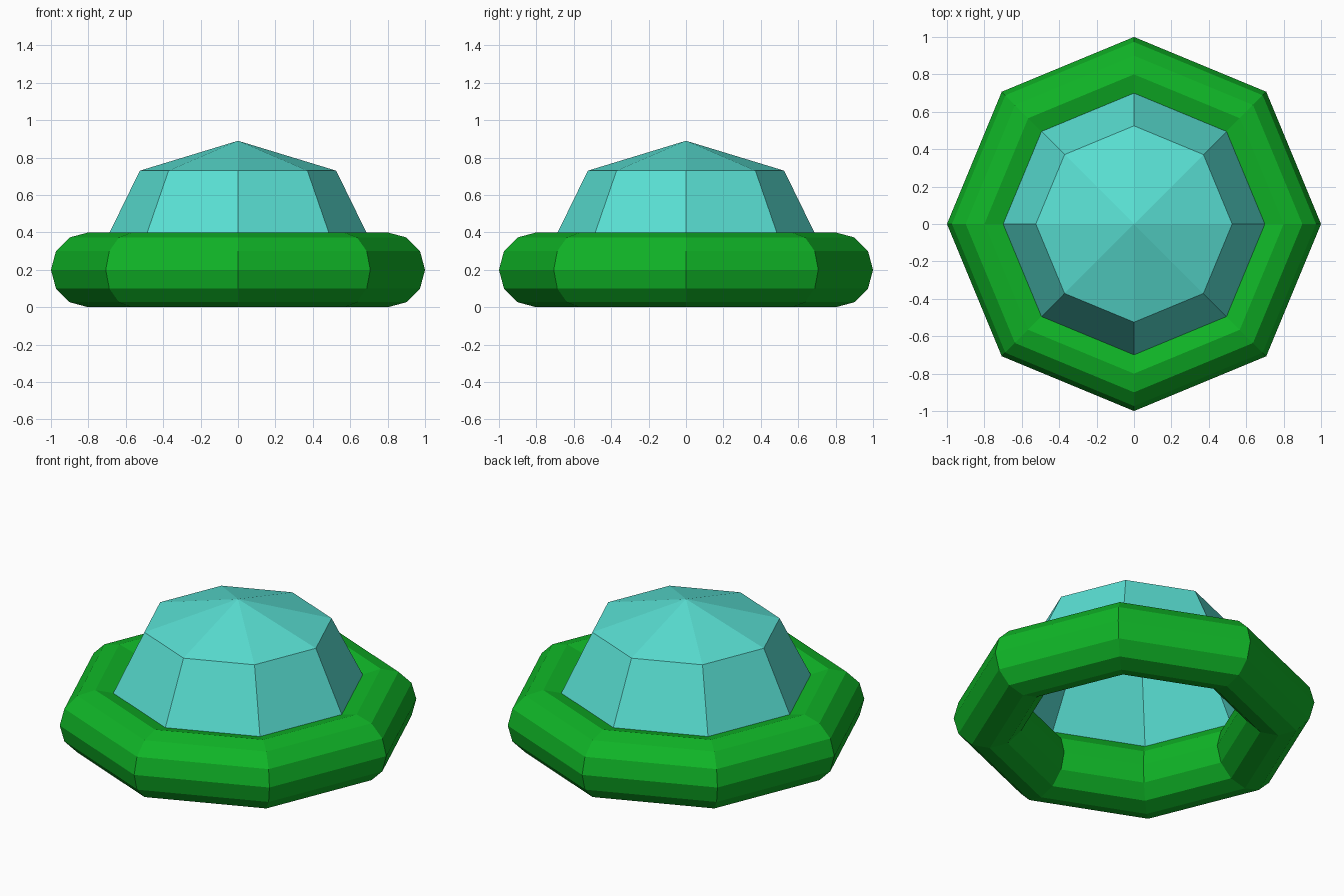
import bpy
import bmesh
from mathutils import Matrix

cube = bpy.data.objects.get("Cube")
if cube:
    bpy.data.objects.remove(cube, do_unlink=True)

SIDES = 8


def make_material(name, rgb):
    mat = bpy.data.materials.new(name)
    mat.use_nodes = True
    colour = (*rgb, 1.0)
    mat.diffuse_color = colour
    mat.node_tree.nodes["Principled BSDF"].inputs["Base Color"].default_value = colour
    return mat


green = make_material("green", (0.005, 0.46, 0.02))
teal = make_material("teal glass", (0.10, 0.74, 0.65))

# Faceted ring body
bpy.ops.mesh.primitive_torus_add(
    major_radius=0.8, minor_radius=0.2,
    major_segments=SIDES, minor_segments=12, location=(0, 0, 0.2))
ring = bpy.context.object
ring.name = ring.data.name = "ring_body"
ring.data.materials.append(green)
ring.data.shade_flat()

# Canopy open underneath: stacked tapering bands whose base sits inside the ring
profile = [(0.74, 0.29), (0.525, 0.73), (0, 0.89)]
bm = bmesh.new()
for (r1, z1), (r2, z2) in zip(profile, profile[1:]):
    bmesh.ops.create_cone(
        bm, cap_ends=False, segments=SIDES, radius1=r1, radius2=r2,
        depth=z2 - z1, matrix=Matrix.Translation((0, 0, (z1 + z2) / 2)))
bmesh.ops.remove_doubles(bm, verts=bm.verts, dist=0.001)
bmesh.ops.recalc_face_normals(bm, faces=bm.faces)
mesh = bpy.data.meshes.new("canopy")
bm.to_mesh(mesh)
bm.free()
mesh.materials.append(teal)
canopy = bpy.data.objects.new("canopy", mesh)
bpy.context.collection.objects.link(canopy)
